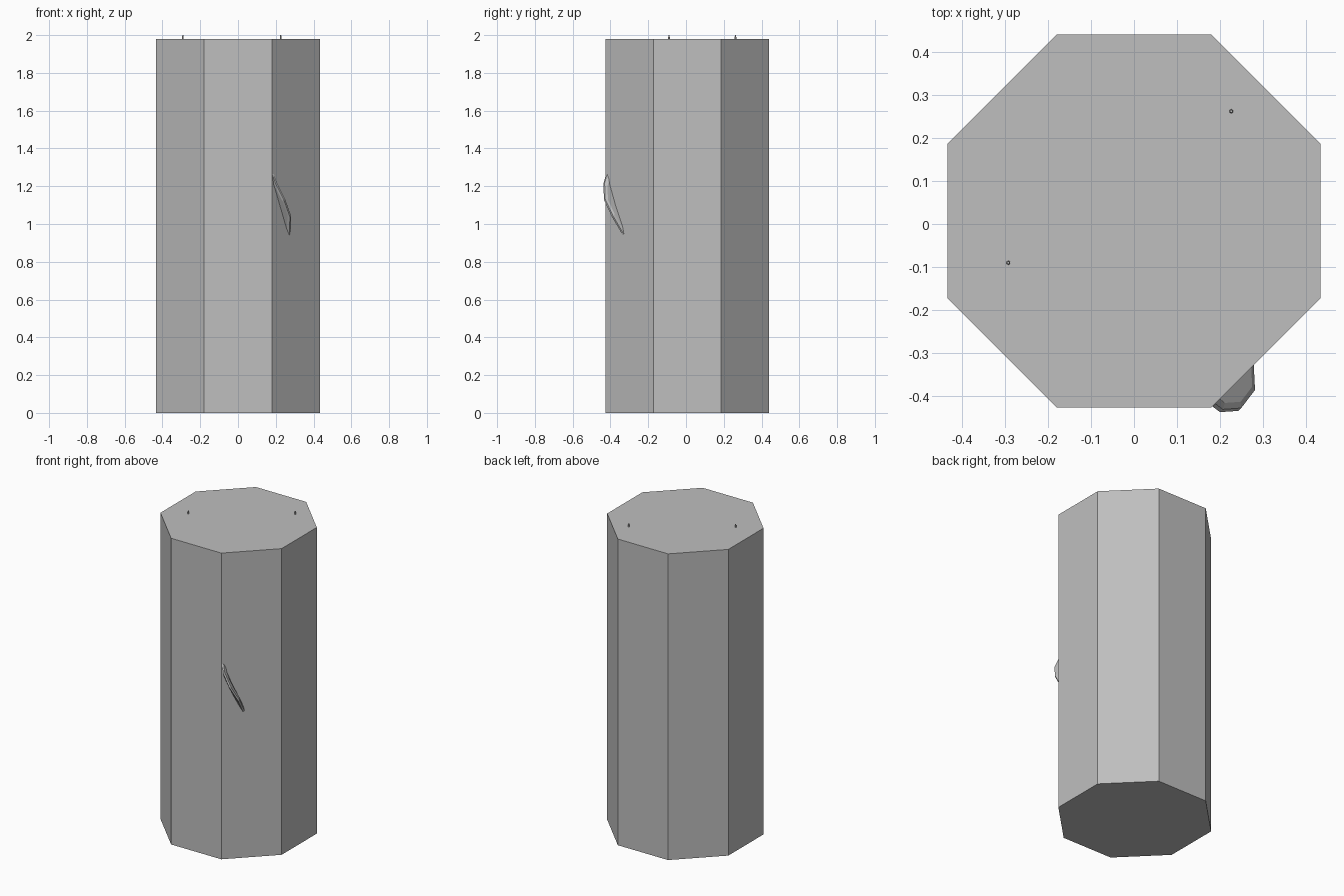
import bpy, bmesh, math
from mathutils import Vector

if "Cube" in bpy.data.objects:
    bpy.data.objects.remove(bpy.data.objects["Cube"])

grey = bpy.data.materials.new("plain grey")
grey.diffuse_color = (0.52, 0.52, 0.52, 1)
grey.use_nodes = True
grey.node_tree.nodes["Principled BSDF"].inputs["Base Color"].default_value = grey.diffuse_color


def finish(bm, name):
    bmesh.ops.recalc_face_normals(bm, faces=bm.faces)
    me = bpy.data.meshes.new(name)
    bm.to_mesh(me)
    bm.free()
    ob = bpy.data.objects.new(name, me)
    bpy.context.collection.objects.link(ob)
    me.materials.append(grey)
    return ob


def prism(name, radius, sides, z0, z1, x, y, top_scale=1.0):
    bm = bmesh.new()
    rings = []
    for z, s in ((z0, 1.0), (z1, top_scale)):
        rings.append([bm.verts.new((x + radius * s * math.cos((i + .5) * math.tau / sides),
                                    y + radius * s * math.sin((i + .5) * math.tau / sides), z))
                      for i in range(sides)])
    for i in range(sides):
        j = (i + 1) % sides
        bm.faces.new((rings[0][i], rings[0][j], rings[1][j], rings[1][i]))
    bm.faces.new(rings[0])
    bm.faces.new(rings[1])
    return finish(bm, name)


# Octagonal column
prism("octagonal_column", 0.4335 / math.cos(math.pi / 8), 8, 0, 1.98, 0, 0.0065)

# Two tiny pins poking out of the top
for i, (x, y) in enumerate(((0.226, 0.262), (-0.292, -0.09))):
    prism("top_pin_%d" % (i + 1), 0.0065, 6, 1.96, 2.0, x, y, 0.5)

# Curved fin on the front right face: flat crescent with bevelled rim
rim = [Vector(p) for p in ((0.186, -0.421, 1.262), (0.203, -0.434, 1.215), (0.246, -0.431, 1.13),
                           (0.278, -0.389, 1.04), (0.275, -0.33, 0.94))]
out = Vector((1, -1, 0)).normalized()
chord = (rim[-1] - rim[0]).normalized()
normal = chord.cross(out).normalized()
centre = (rim[0] + rim[-1]) / 2 - out * 0.02
rim += [rim[-1] - out * 0.02, rim[0] - out * 0.02]
bm = bmesh.new()
loops = []
for offset, scale in ((-0.01, 0.84), (-0.005, 1), (0.005, 1), (0.01, 0.84)):
    loops.append([bm.verts.new(centre + (p - centre) * scale + normal * offset) for p in rim])
for a, b in zip(loops, loops[1:]):
    for i in range(len(rim)):
        j = (i + 1) % len(rim)
        bm.faces.new((a[i], a[j], b[j], b[i]))
bm.faces.new(loops[0])
bm.faces.new(loops[-1])
finish(bm, "curved_fin")
